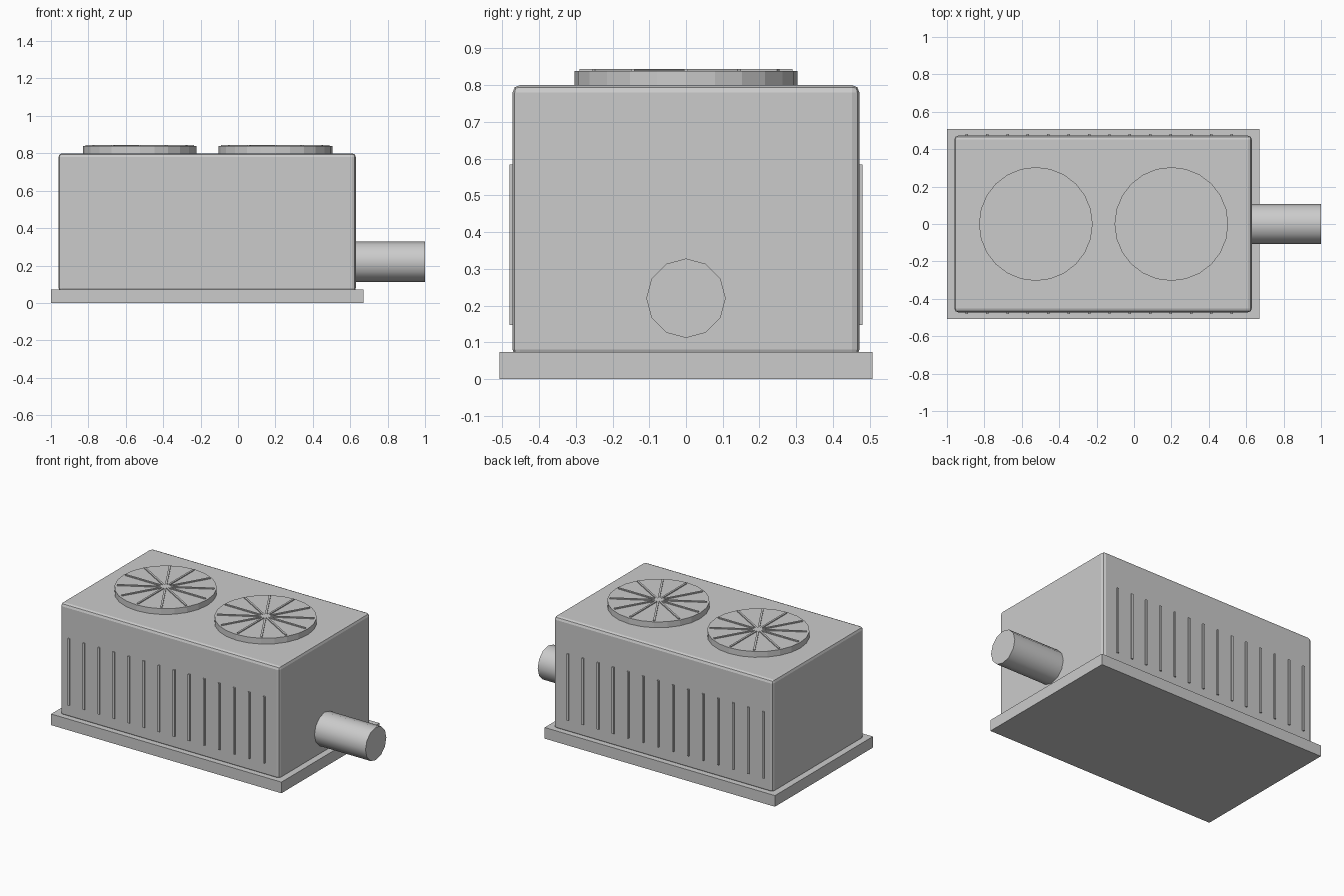
import bpy, math

if "Cube" in bpy.data.objects:
    bpy.data.objects.remove(bpy.data.objects["Cube"])


def box(name, x0, x1, y0, y1, z0, z1, bevel=0.0):
    bpy.ops.mesh.primitive_cube_add(size=1, location=((x0 + x1) / 2, (y0 + y1) / 2, (z0 + z1) / 2))
    ob = bpy.context.object
    ob.name = name
    ob.scale = (x1 - x0, y1 - y0, z1 - z0)
    bpy.ops.object.transform_apply(location=False, rotation=False, scale=True)
    if bevel:
        m = ob.modifiers.new("bevel", "BEVEL")
        m.width = bevel
        m.segments = 2
    return ob


def cylinder(name, r, depth, loc, sides, rot=(0, 0, 0)):
    bpy.ops.mesh.primitive_cylinder_add(vertices=sides, radius=r, depth=depth, location=loc, rotation=rot)
    ob = bpy.context.object
    ob.name = name
    return ob


# Plinth and cabinet
box("base_plinth", -1.0, 0.67, -0.507, 0.507, 0, 0.073)
box("cabinet", -0.96, 0.63, -0.472, 0.472, 0.06, 0.80, 0.02)

# Vertical slats on front and back
for side, label in ((-1, "front"), (1, "back")):
    for i in range(14):
        x = -0.894 + i * 0.109
        ys = sorted((side * 0.46, side * 0.48))
        box(f"{label}_slat_{i + 1}", x - 0.0065, x + 0.0065, ys[0], ys[1], 0.147, 0.584)

# Fan housings with six grille bars each
for n, cx in enumerate((-0.525, 0.20)):
    cylinder(f"fan_housing_{n + 1}", 0.304, 0.05, (cx, 0, 0.813), 24)
    for i in range(6):
        bar = box(f"fan_{n + 1}_bar_{i + 1}", cx - 0.29, cx + 0.29, -0.006, 0.006, 0.832, 0.844)
        bar.rotation_euler.z = i * math.pi / 6

# Side outlet pipe
cylinder("outlet_pipe", 0.108, 0.40, (0.80, 0, 0.22), 12, (0, math.pi / 2, 0))
bpy.ops.object.shade_smooth_by_angle(angle=math.radians(40))
